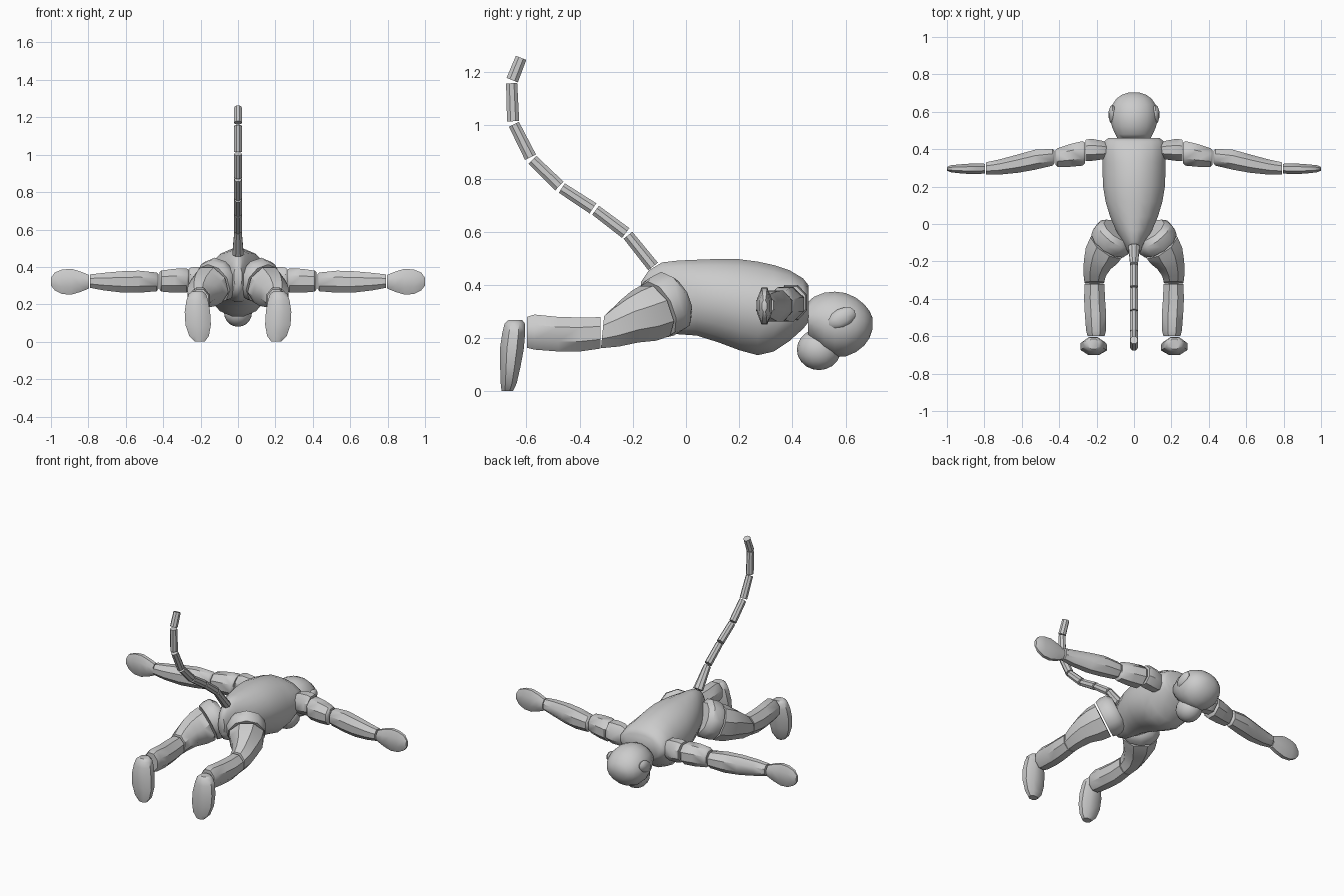
import bpy, bmesh, math
from mathutils import Vector

grey = bpy.data.materials.new("plain grey")
grey.diffuse_color = (0.6, 0.6, 0.6, 1)


def finish(bm, name, mirror, angle):
    bmesh.ops.recalc_face_normals(bm, faces=bm.faces)
    me = bpy.data.meshes.new(name)
    bm.to_mesh(me)
    bm.free()
    ob = bpy.data.objects.new(name, me)
    bpy.context.collection.objects.link(ob)
    me.materials.append(grey)
    if mirror:
        ob.modifiers.new("mirror", 'MIRROR')
    bpy.ops.object.select_all(action='DESELECT')
    ob.select_set(True)
    bpy.context.view_layer.objects.active = ob
    bpy.ops.object.shade_smooth_by_angle(angle=math.radians(angle))
    return ob


def loft(name, rings, axis, up=(0, 0, 1), sides=8, mirror=True, angle=40):
    """Skin over rings of (centre, half width, half height[, own axis])."""
    bm = bmesh.new()
    loops = []
    grow = 1 / math.cos(math.pi / sides)
    for r in rings:
        c, a, b = Vector(r[0]), r[1], r[2]
        d = Vector(r[3] if len(r) > 3 else axis).normalized()
        u = d.cross(Vector(up)).normalized()
        v = u.cross(d)
        loop = []
        for i in range(sides):
            t = 2 * math.pi * (i + 0.5) / sides
            loop.append(bm.verts.new(c + u * a * grow * math.cos(t) + v * b * grow * math.sin(t)))
        loops.append(loop)
    for p, q in zip(loops, loops[1:]):
        for i in range(sides):
            j = (i + 1) % sides
            bm.faces.new((p[i], p[j], q[j], q[i]))
    bm.faces.new(loops[0])
    bm.faces.new(loops[-1])
    return finish(bm, name, mirror, angle)


def along_y(sections):
    """Sections of (y, half width, bottom z, top z) for a centred part."""
    return [((0, y, (lo + hi) / 2), w, (hi - lo) / 2) for y, w, lo, hi in sections]


def along_x(sections):
    """Sections of (x, low y, high y, low z, high z) for a limb."""
    return [((x, (y0 + y1) / 2, (z0 + z1) / 2), (y1 - y0) / 2, (z1 - z0) / 2)
            for x, y0, y1, z0, z1 in sections]


def ball(name, centre, radii, mirror=False, tilt=0.0, seg=16, rows=10):
    bm = bmesh.new()
    bmesh.ops.create_uvsphere(bm, u_segments=seg, v_segments=rows, radius=1)
    for v in bm.verts:
        x, y, z = (v.co[i] * radii[i] for i in range(3))
        c, s = math.cos(tilt), math.sin(tilt)
        v.co = Vector(centre) + Vector((x, y * c - z * s, y * s + z * c))
    return finish(bm, name, mirror, 45)


# Torso
loft("torso", along_y([
    (-0.17, 0.022, 0.29, 0.41), (-0.14, 0.04, 0.25, 0.455), (-0.09, 0.065, 0.225, 0.485),
    (-0.03, 0.098, 0.215, 0.492), (0.04, 0.128, 0.21, 0.495), (0.12, 0.152, 0.185, 0.498),
    (0.20, 0.165, 0.155, 0.497), (0.27, 0.168, 0.136, 0.488), (0.33, 0.168, 0.15, 0.475),
    (0.39, 0.167, 0.19, 0.455), (0.44, 0.16, 0.235, 0.425), (0.46, 0.138, 0.26, 0.40)]),
    (0, 1, 0), sides=16, mirror=False, angle=50)

# Head
loft("head", along_y([
    (0.458, 0.088, 0.21, 0.335), (0.48, 0.1, 0.185, 0.355), (0.52, 0.118, 0.15, 0.371),
    (0.56, 0.125, 0.132, 0.375), (0.60, 0.125, 0.131, 0.37), (0.64, 0.114, 0.148, 0.352),
    (0.67, 0.094, 0.172, 0.328), (0.69, 0.066, 0.2, 0.303), (0.702, 0.03, 0.235, 0.276)]),
    (0, 1, 0), sides=16, mirror=False, angle=50)
ball("muzzle", (0, 0.5, 0.157), (0.075, 0.083, 0.077))
ball("ear", (0.115, 0.585, 0.275), (0.022, 0.058, 0.036), True, 0.5, 10, 6)

# Arms
loft("shoulder", along_x([
    (0.13, 0.36, 0.43, 0.28, 0.37), (0.17, 0.345, 0.445, 0.265, 0.395),
    (0.23, 0.337, 0.456, 0.268, 0.4), (0.258, 0.337, 0.45, 0.275, 0.395)]), (1, 0, 0))
loft("upper_arm", along_x([
    (0.262, 0.325, 0.435, 0.28, 0.385), (0.275, 0.312, 0.443, 0.262, 0.392),
    (0.34, 0.306, 0.428, 0.262, 0.39), (0.41, 0.306, 0.405, 0.268, 0.38),
    (0.42, 0.318, 0.395, 0.28, 0.37)]), (1, 0, 0))
loft("forearm", along_x([
    (0.425, 0.325, 0.392, 0.285, 0.36), (0.435, 0.312, 0.402, 0.27, 0.37),
    (0.53, 0.29, 0.397, 0.262, 0.38), (0.62, 0.274, 0.372, 0.263, 0.377),
    (0.72, 0.264, 0.345, 0.275, 0.368), (0.79, 0.264, 0.33, 0.288, 0.36)]), (1, 0, 0))
loft("hand", along_x([
    (0.797, 0.27, 0.322, 0.285, 0.357), (0.84, 0.267, 0.323, 0.267, 0.375),
    (0.89, 0.268, 0.322, 0.252, 0.39), (0.94, 0.272, 0.318, 0.255, 0.386),
    (0.98, 0.277, 0.314, 0.275, 0.37), (1.0, 0.285, 0.305, 0.3, 0.342)]), (1, 0, 0))

# Legs
hip_axis = (0.58, -0.82, -0.42)
loft("hip", [
    ((0.085, -0.035, 0.345), 0.085, 0.09), ((0.098, -0.055, 0.338), 0.108, 0.115),
    ((0.118, -0.085, 0.322), 0.114, 0.116), ((0.136, -0.108, 0.308), 0.104, 0.108)],
    hip_axis, sides=10)
loft("thigh", [
    ((0.142, -0.116, 0.303), 0.1, 0.102, hip_axis),
    ((0.168, -0.158, 0.284), 0.094, 0.099, (0.45, -0.85, -0.35)),
    ((0.194, -0.21, 0.266), 0.075, 0.085, (0.3, -0.92, -0.25)),
    ((0.21, -0.265, 0.24), 0.061, 0.072, (0.12, -0.98, -0.15)),
    ((0.212, -0.314, 0.223), 0.052, 0.061, (0, -1, 0.1))], hip_axis)
loft("shin", [
    ((0.211, -0.322, 0.22), 0.053, 0.059), ((0.211, -0.40, 0.214), 0.056, 0.064),
    ((0.206, -0.48, 0.215), 0.057, 0.065), ((0.203, -0.57, 0.223), 0.053, 0.066),
    ((0.203, -0.598, 0.222), 0.046, 0.058)], (0, -1, 0))
loft("foot", [
    ((0.205, -0.672, 0.002), 0.028, 0.022), ((0.208, -0.667, 0.03), 0.052, 0.03),
    ((0.213, -0.661, 0.09), 0.068, 0.038), ((0.217, -0.655, 0.16), 0.068, 0.045),
    ((0.218, -0.648, 0.22), 0.058, 0.043), ((0.217, -0.644, 0.255), 0.046, 0.038),
    ((0.217, -0.642, 0.268), 0.03, 0.026)], (0, 0, 1), up=(0, 1, 0))

# Tail segments between joints in the y-z plane
joints = [(-0.12, 0.465), (-0.222, 0.592), (-0.345, 0.685), (-0.472, 0.768),
          (-0.582, 0.875), (-0.65, 1.01), (-0.656, 1.165), (-0.618, 1.26)]
for i, (p, q) in enumerate(zip(joints, joints[1:])):
    a, b = Vector((0, *p)), Vector((0, *q))
    d = (b - a).normalized()
    start = 0.03 if i == 0 else 0.021
    loft(f"tail_segment_{i + 1}", [(a + d * 0.006, start, 0.023), (b - d * 0.006, 0.02, 0.021)],
         d, up=(0, 0.6, 1) if i < 5 else (0, 1, 0), mirror=False)
